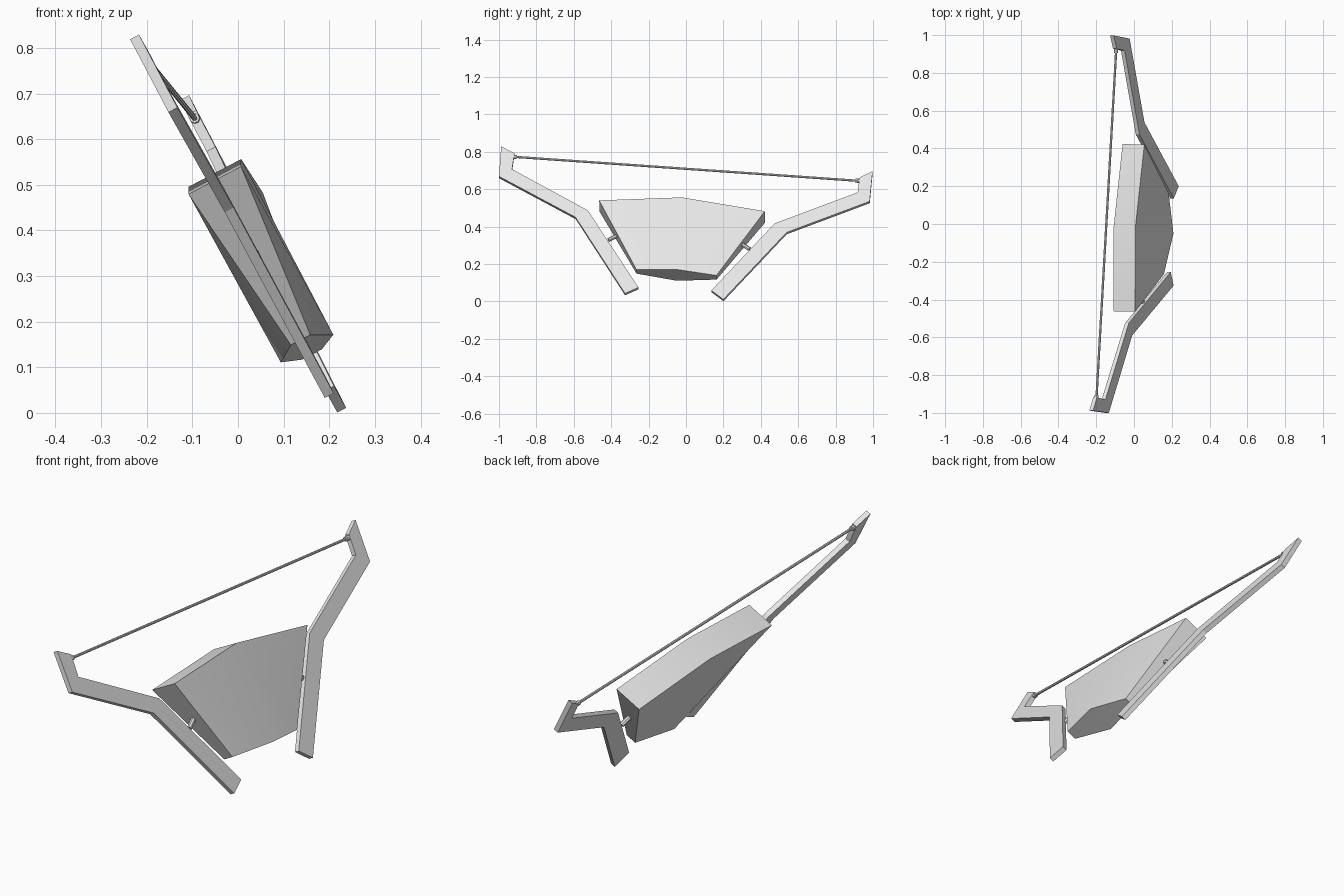
import bpy, bmesh
from mathutils import Vector

if "Cube" in bpy.data.objects:
    bpy.data.objects.remove(bpy.data.objects["Cube"])

grey = bpy.data.materials.new("light grey")
grey.diffuse_color = (0.8, 0.8, 0.8, 1)
grey.use_nodes = True
grey.node_tree.nodes["Principled BSDF"].inputs["Base Color"].default_value = grey.diffuse_color

# Leaning plane that every part is centred on
N = Vector((1, -0.02, 0.526)).normalized()


def on_plane(y, z):
    return Vector((0.2265 - 0.526 * z + 0.02 * y, y, z))


def slab(name, outline, halves, smooth=False):
    """Closed outline thickened to both sides of the plane."""
    bm = bmesh.new()
    a = [bm.verts.new(on_plane(*p) + N * h) for p, h in zip(outline, halves)]
    b = [bm.verts.new(on_plane(*p) - N * h) for p, h in zip(outline, halves)]
    n = len(a)
    for i in range(n):
        j = (i + 1) % n
        bm.faces.new((a[i], a[j], b[j], b[i]))
    # Broad sides as a strip of quads between the two halves of the outline
    for s in (a, b):
        for i in range(n // 2 - 1):
            bm.faces.new((s[i], s[i + 1], s[n - 2 - i], s[n - 1 - i]))
    bmesh.ops.recalc_face_normals(bm, faces=bm.faces)
    me = bpy.data.meshes.new(name)
    bm.to_mesh(me)
    bm.free()
    me.materials.append(grey)
    ob = bpy.data.objects.new(name, me)
    bpy.context.collection.objects.link(ob)
    if smooth:
        bpy.context.view_layer.objects.active = ob
        ob.select_set(True)
        bpy.ops.object.shade_smooth_by_angle()
        ob.select_set(False)


def rod(name, p, q, r, sides=8):
    """Thin rod between two points of the plane."""
    p, q = on_plane(*p), on_plane(*q)
    bpy.ops.mesh.primitive_cylinder_add(vertices=sides, radius=r, depth=(q - p).length,
                                        location=(p + q) / 2)
    ob = bpy.context.object
    ob.name = name
    ob.rotation_euler = (q - p).to_track_quat('Z', 'Y').to_euler()
    ob.data.materials.append(grey)
    ob.select_set(False)


# Bent side arms
slab("front_arm", [(-.988, .824), (-.93, .702), (-.525, .482), (-.254, .07),
                   (-.326, .038), (-.59, .445), (-1.0, .664), (-.988, .824)][1:4] + [
                   (-.326, .038), (-.59, .445), (-1.0, .664)], [.011] * 6)
slab("front_tip", [(-.93, .702), (-.917, .787), (-.988, .824), (-1.0, .664)], [.011] * 4)
slab("back_arm", [(.918, .578), (.474, .412), (.136, .054),
                  (.2, .006), (.538, .364), (.982, .53)], [.011] * 6)
slab("back_tip", [(.918, .578), (.928, .658), (.998, .691), (.982, .53)], [.011] * 4)

# Central body, thin at its lower corners
slab("body", [(-.463, .51), (-.02, .526), (.422, .452),
              (.163, .128), (-.05, .141), (-.265, .16)],
     [.065, .065, .065, .024, .065, .024], smooth=True)

# Cord across the top with its end pegs
rod("cord", (-.93, .774), (.935, .644), .006)
rod("front_cord_peg", (-.945, .775), (-.905, .7723), .011)
rod("back_cord_peg", (.945, .6435), (.905, .6463), .011)

# Pegs joining the arms to the body
rod("front_pivot", (-.415, .328), (-.35, .36), .011)
rod("back_pivot", (.34, .28), (.285, .315), .011)
